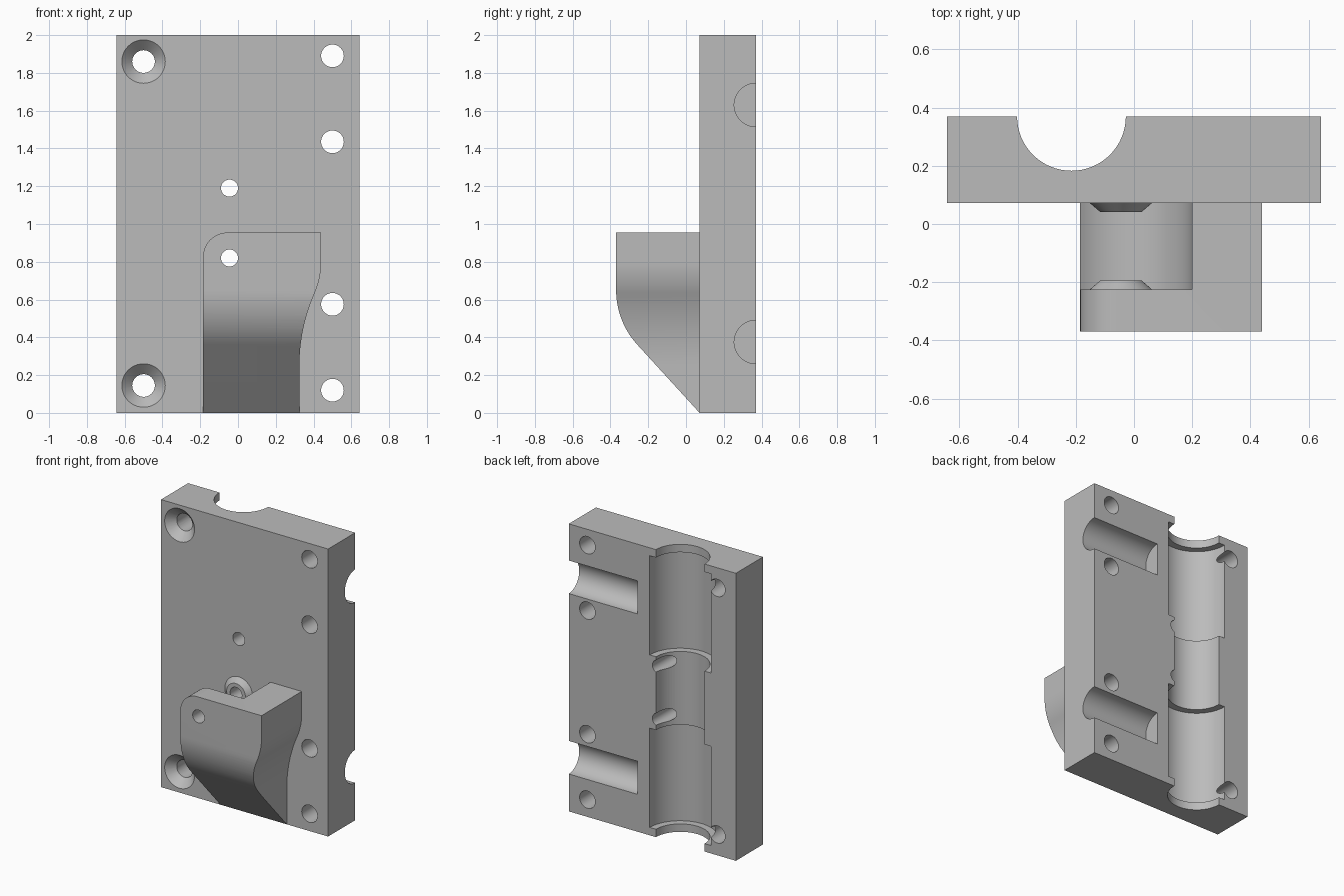
import bpy, bmesh
from math import radians, sin, cos, asin
from mathutils import Vector

cube = bpy.data.objects.get("Cube")
if cube:
    bpy.data.objects.remove(cube, do_unlink=True)

grey = bpy.data.materials.new("plain_grey")
grey.use_nodes = True
grey.diffuse_color = (0.5, 0.5, 0.5, 1)
grey.node_tree.nodes["Principled BSDF"].inputs["Base Color"].default_value = (0.5, 0.5, 0.5, 1)


def prism(name, pts, axis, lo, hi):
    """Extrude a 2D outline along an axis; outline is (y,z), (x,z) or (x,y)."""
    place = {"x": lambda a, b, t: (t, a, b),
             "y": lambda a, b, t: (a, t, b),
             "z": lambda a, b, t: (a, b, t)}[axis]
    step = Vector(place(0, 0, hi - lo))
    bm = bmesh.new()
    face = bm.faces.new([bm.verts.new(place(a, b, lo)) for a, b in pts])
    new = bmesh.ops.extrude_face_region(bm, geom=[face])["geom"]
    bmesh.ops.translate(bm, vec=step, verts=[v for v in new if isinstance(v, bmesh.types.BMVert)])
    return finish(name, bm)


def cone(name, x, z, y0, r0, y1, r1, n=48):
    """Round part along y with a radius at each end."""
    bm = bmesh.new()
    rings = [[bm.verts.new((x + r * cos(radians(360 * i / n)), y, z + r * sin(radians(360 * i / n))))
              for i in range(n)] for y, r in ((y0, r0), (y1, r1))]
    for ring in rings:
        bm.faces.new(ring)
    for i in range(n):
        j = (i + 1) % n
        bm.faces.new((rings[0][i], rings[0][j], rings[1][j], rings[1][i]))
    return finish(name, bm)


def finish(name, bm):
    bmesh.ops.recalc_face_normals(bm, faces=bm.faces)
    mesh = bpy.data.meshes.new(name)
    bm.to_mesh(mesh)
    bm.free()
    mesh.materials.append(grey)
    ob = bpy.data.objects.new(name, mesh)
    bpy.context.scene.collection.objects.link(ob)
    return ob


def combine(target, other, operation):
    mod = target.modifiers.new("bool", "BOOLEAN")
    mod.operation, mod.solver, mod.object = operation, "EXACT", other
    bpy.context.view_layer.objects.active = target
    bpy.ops.object.modifier_apply(modifier=mod.name)
    bpy.data.objects.remove(other, do_unlink=True)


def arc(cx, cy, r, a0, a1, n=16):
    return [(cx + r * cos(radians(a0 + (a1 - a0) * i / n)),
             cy + r * sin(radians(a0 + (a1 - a0) * i / n))) for i in range(n + 1)]


def box_outline(x0, x1, y0, y1):
    return [(x0, y0), (x1, y0), (x1, y1), (x0, y1)]


BOLT_X, BOLT_Z = -0.045, 0.82
FRONT, BACK = 0.072, 0.37

# Roller bracket: front outline with a rounded corner and an S-shaped side
total = 1.373
bend = asin(0.55 / total) * 57.29578
r_top = 0.42
r_low = total - r_top
outline = [(-0.185, -0.1), (0.325, -0.1)]
outline += arc(0.325 + r_low, 0.25, r_low, 180, 180 - bend)
outline += arc(0.44 - r_top, 0.80, r_top, -bend, 0)[1:]
outline += [(0.44, 0.955)] + arc(-0.055, 0.825, 0.13, 90, 180)
bracket = prism("roller_bracket", outline, "y", -0.5, 0.15)

# Side outline with a sloped underside
side = [(FRONT, 0), (0.15, 0.05), (0.15, 0.955), (-0.37, 0.955)]
side += arc(0.058, 0.65, 0.428, 180, 222)
combine(bracket, prism("side_shape", side, "x", -0.5, 0.6), "INTERSECT")

# Roller pocket, open at the top and one side
pocket = [(0.2, 1.2)] + arc(BOLT_X, BOLT_Z, 0.245, 0, -180, 40) + [(-0.29, 1.2)]
combine(bracket, prism("pocket", pocket, "y", -0.225, 0.3), "DIFFERENCE")

# Back plate
body = prism("carriage_plate", box_outline(-0.643, 0.643, FRONT, BACK), "z", 0, 2)
combine(body, bracket, "UNION")

# Tapered bosses on both pocket walls
for base, way in ((FRONT, -1), (-0.225, 1)):
    combine(body, cone("boss", BOLT_X, BOLT_Z, base - way * 0.02, 0.13,
                       base + way * 0.03, 0.072), "UNION")

# Rod channel with two wider bearing seats
for r, lo, hi in ((0.187, -0.1, 2.1), (0.235, 0.055, 0.745), (0.235, 1.255, 1.945)):
    combine(body, prism("channel", arc(-0.215, BACK, r, 0, 360, 64)[:-1], "z", lo, hi), "DIFFERENCE")

# Side rod grooves
for z in (0.375, 1.63):
    combine(body, prism("groove", arc(BACK, z, 0.115, 0, 360, 48)[:-1], "x", 0.115, 0.8), "DIFFERENCE")

# Through holes
holes = [(BOLT_X, z, 0.045) for z in (BOLT_Z, 1.19)]
holes += [(0.5, z, 0.06) for z in (0.12, 0.575, 1.435, 1.89)]
holes += [(-0.5, z, 0.06) for z in (0.145, 1.86)]
for x, z, r in holes:
    combine(body, cone("hole", x, z, -0.6, r, 0.6, r), "DIFFERENCE")

# Countersinks
for z in (0.145, 1.86):
    combine(body, cone("countersink", -0.5, z, FRONT - 0.02, 0.135, FRONT + 0.06, 0.055), "DIFFERENCE")

# Smooth curves, crisp edges
bpy.ops.object.select_all(action="DESELECT")
body.select_set(True)
bpy.context.view_layer.objects.active = body
bpy.ops.object.shade_smooth_by_angle(angle=radians(25))
